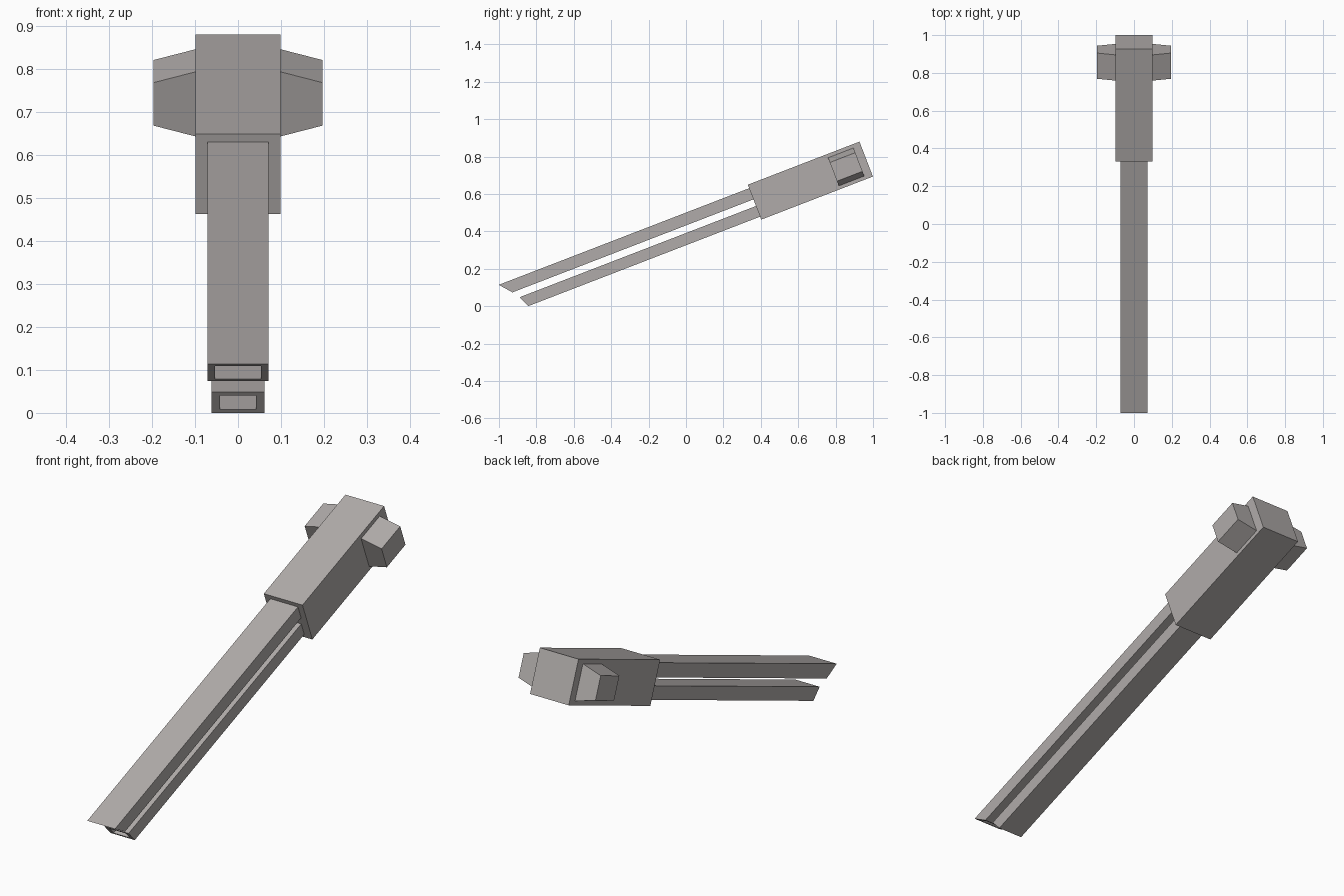
import bpy, bmesh, math
from mathutils import Matrix, Vector

if "Cube" in bpy.data.objects:
    bpy.data.objects.remove(bpy.data.objects["Cube"])

TILT = Matrix.Rotation(math.radians(21.1), 4, 'X')

# Dark warm grey metal
metal = bpy.data.materials.new("dark_metal")
metal.diffuse_color = (0.435, 0.41, 0.40, 1.0)
metal.use_nodes = True
metal.node_tree.nodes["Principled BSDF"].inputs["Base Color"].default_value = metal.diffuse_color


def loft(name, sections, bore=None):
    """Join four-sided sections (x, [(along, up), ...]); optionally bore the front end."""
    bm = bmesh.new()
    rings = [[bm.verts.new((x, u, v)) for u, v in pts] for x, pts in sections]
    a, b = rings
    n = len(a)
    bm.faces.new(a)
    bm.faces.new(b[::-1])
    sides = [bm.faces.new((a[i], b[i], b[(i + 1) % n], a[(i + 1) % n])) for i in range(n)]
    bmesh.ops.recalc_face_normals(bm, faces=bm.faces)
    if bore:
        scale, depth = bore
        end = min(sides, key=lambda f: f.calc_center_median().y)
        centre = end.calc_center_median()
        # rim of the muzzle
        inner = bmesh.ops.extrude_discrete_faces(bm, faces=[end])['faces'][0]
        for vert in inner.verts:
            vert.co = centre + (vert.co - centre) * scale
        # hollow behind the rim
        floor = bmesh.ops.extrude_discrete_faces(bm, faces=[inner])['faces'][0]
        bmesh.ops.translate(bm, verts=floor.verts, vec=Vector((0, depth, 0)))
    bm.transform(TILT)
    mesh = bpy.data.meshes.new(name)
    bm.to_mesh(mesh)
    bm.free()
    mesh.materials.append(metal)
    obj = bpy.data.objects.new(name, mesh)
    bpy.context.collection.objects.link(obj)
    return obj


def rect(u0, u1, v0, v1):
    return [(u0, v0), (u1, v0), (u1, v1), (u0, v1)]


def prism(name, half_width, profile, bore=None):
    return loft(name, [(-half_width, profile), (half_width, profile)], bore)


# Square housing at the rear
prism("housing", 0.099, rect(0.542, 1.182, 0.287, 0.487))

# Two hollow barrels with slanted muzzles
prism("upper_barrel", 0.071,
      [(-0.839, 0.403), (0.56, 0.403), (0.56, 0.467), (-0.893, 0.467)], (0.76, 0.15))
prism("lower_barrel", 0.062,
      [(-0.787, 0.304), (0.56, 0.304), (0.56, 0.365), (-0.812, 0.365)], (0.67, 0.15))

# Tapered side mounts
for side, label in ((-1, "left"), (1, "right")):
    loft(label + "_mount", [(side * 0.099, rect(0.994, 1.14, 0.306, 0.467)),
                            (side * 0.197, rect(0.994, 1.14, 0.333, 0.440))])
